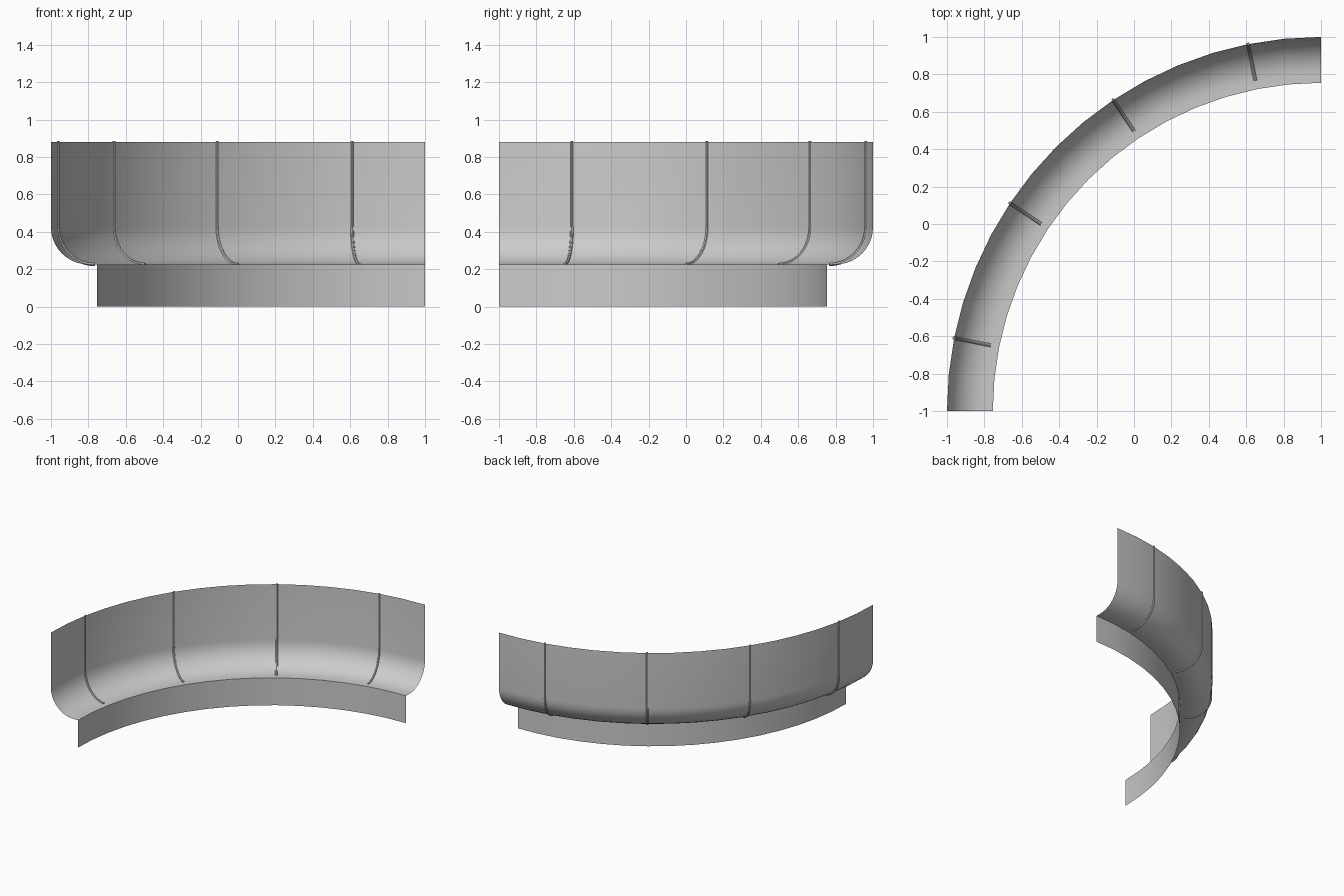
import bpy, bmesh, math
from mathutils import Vector

if "Cube" in bpy.data.objects:
    bpy.data.objects.remove(bpy.data.objects["Cube"])

# Quarter-round sweep about a vertical axis at (1, -1)
CX, CY = 1.0, -1.0
R_IN, R_OUT, Z_STEP, Z_TOP, BEND = 1.755, 2.0, 0.225, 0.88, 0.2
STEPS = 16

bend = [(R_OUT - BEND + BEND * math.sin(a), Z_STEP + BEND - BEND * math.cos(a))
        for a in (math.radians(9 * i) for i in range(11))]


def place(r, z, a):
    return Vector((CX + r * math.cos(a), CY + r * math.sin(a), z))


def finish(name, bm, smooth=True):
    mesh = bpy.data.meshes.new(name)
    bm.to_mesh(mesh)
    bm.free()
    ob = bpy.data.objects.new(name, mesh)
    bpy.context.collection.objects.link(ob)
    if smooth:
        bpy.ops.object.select_all(action='DESELECT')
        ob.select_set(True)
        bpy.context.view_layer.objects.active = ob
        bpy.ops.object.shade_smooth_by_angle(angle=math.radians(40))
    return ob


def sweep(name, profile):
    bm = bmesh.new()
    cols = [[bm.verts.new(place(r, z, math.pi / 2 * (1 + i / STEPS))) for r, z in profile]
            for i in range(STEPS + 1)]
    for a, b in zip(cols, cols[1:]):
        for j in range(len(profile) - 1):
            bm.faces.new((a[j], a[j + 1], b[j + 1], b[j]))
    return finish(name, bm)


def rib(name, path, angle, rad, sides=8):
    # round bar following a profile path at one angle
    bm = bmesh.new()
    side = Vector((-math.sin(angle), math.cos(angle), 0))
    pts = [place(r, z, angle) for r, z in path]
    rings = []
    for i, p in enumerate(pts):
        t = (pts[min(i + 1, len(pts) - 1)] - pts[max(i - 1, 0)]).normalized()
        n = side.cross(t)
        rings.append([bm.verts.new(p + rad * (math.cos(k) * side + math.sin(k) * n))
                      for k in (2 * math.pi * s / sides for s in range(sides))])
    for a, b in zip(rings, rings[1:]):
        for k in range(sides):
            m = (k + 1) % sides
            bm.faces.new((a[k], a[m], b[m], b[k]))
    bm.faces.new(rings[0])
    bm.faces.new(rings[-1])
    bmesh.ops.recalc_face_normals(bm, faces=bm.faces[:])
    return finish(name, bm)


# Lower skirt, and the curved wall above it
sweep("lower_skirt", [(R_IN, 0), (R_IN, Z_STEP)])
sweep("coved_wall", [(R_IN, Z_STEP)] + bend + [(R_OUT, Z_TOP)])

# Seam ribs: slim upright part and a slightly thicker curved foot
for k in range(4):
    ang = math.radians(90 + 11.25 + 22.5 * k)
    rib(f"upright_rib_{k + 1}", [(R_OUT, Z_STEP + BEND), (R_OUT, Z_TOP + 0.005)], ang, 0.007)
    rib(f"curved_rib_{k + 1}", bend, ang, 0.009)
